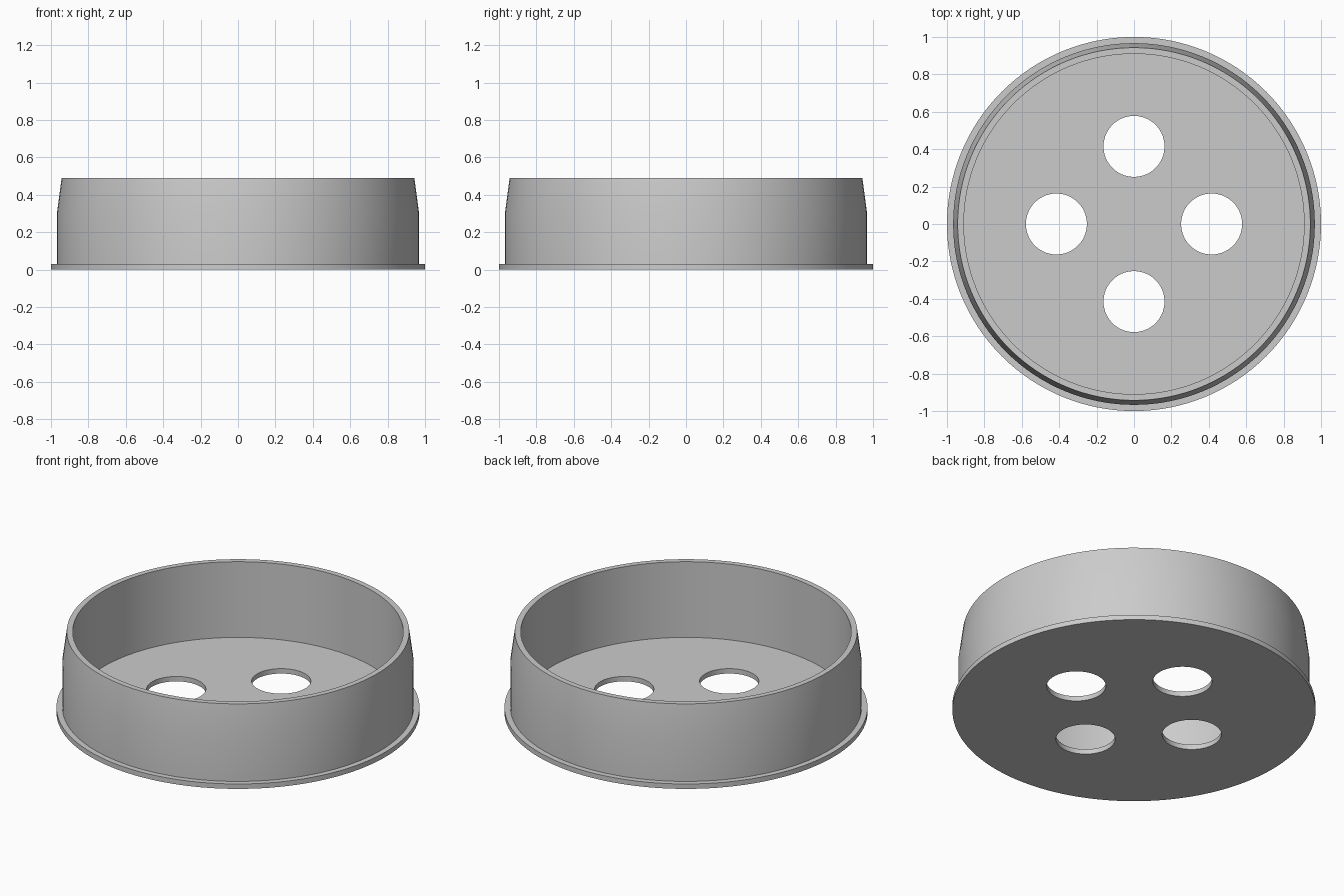
import bpy, bmesh
from math import cos, sin, pi, radians

SEGMENTS = 128

cube = bpy.data.objects.get("Cube")
if cube:
    bpy.data.objects.remove(cube, do_unlink=True)

grey = bpy.data.materials.new("plain grey")
grey.use_nodes = True
colour = (0.6, 0.6, 0.6, 1)
grey.diffuse_color = colour
grey.node_tree.nodes["Principled BSDF"].inputs["Base Color"].default_value = colour


def turned(name, profile, centres=((0, 0),)):
    """Closed solid turned from (radius, z) points, with flat end caps, at each centre."""
    bm = bmesh.new()
    for cx, cy in centres:
        rings = [[bm.verts.new((cx + r * cos(2 * pi * i / SEGMENTS),
                                cy + r * sin(2 * pi * i / SEGMENTS), z))
                  for i in range(SEGMENTS)] for r, z in profile]
        for low, high in zip(rings, rings[1:]):
            for i in range(SEGMENTS):
                j = (i + 1) % SEGMENTS
                bm.faces.new((low[i], low[j], high[j], high[i]))
        bm.faces.new(rings[0][::-1])
        bm.faces.new(rings[-1])
    mesh = bpy.data.meshes.new(name)
    bm.to_mesh(mesh)
    bm.free()
    mesh.materials.append(grey)
    obj = bpy.data.objects.new(name, mesh)
    bpy.context.collection.objects.link(obj)
    return obj


# Cup: base flange, straight wall, tapered lip, straight bore, flat floor
FLOOR = 0.03
cup = turned("flanged_cup", [(1, 0), (1, FLOOR), (0.967, FLOOR), (0.967, 0.31),
                             (0.943, 0.49), (0.91, 0.49), (0.91, FLOOR)])

# Four round holes through the floor
offset, radius = 0.415, 0.163
centres = [(offset * cos(k * pi / 2), offset * sin(k * pi / 2)) for k in range(4)]
cutter = turned("hole_cutter", [(radius, -0.1), (radius, 0.1)], centres)
cutter.hide_render = True

cut = cup.modifiers.new("floor holes", 'BOOLEAN')
cut.operation = 'DIFFERENCE'
cut.solver = 'EXACT'
cut.object = cutter

bpy.ops.object.select_all(action='DESELECT')
bpy.context.view_layer.objects.active = cup
cup.select_set(True)
bpy.ops.object.modifier_apply(modifier=cut.name)
bpy.data.objects.remove(cutter, do_unlink=True)
bpy.ops.object.shade_smooth_by_angle(angle=radians(30))
